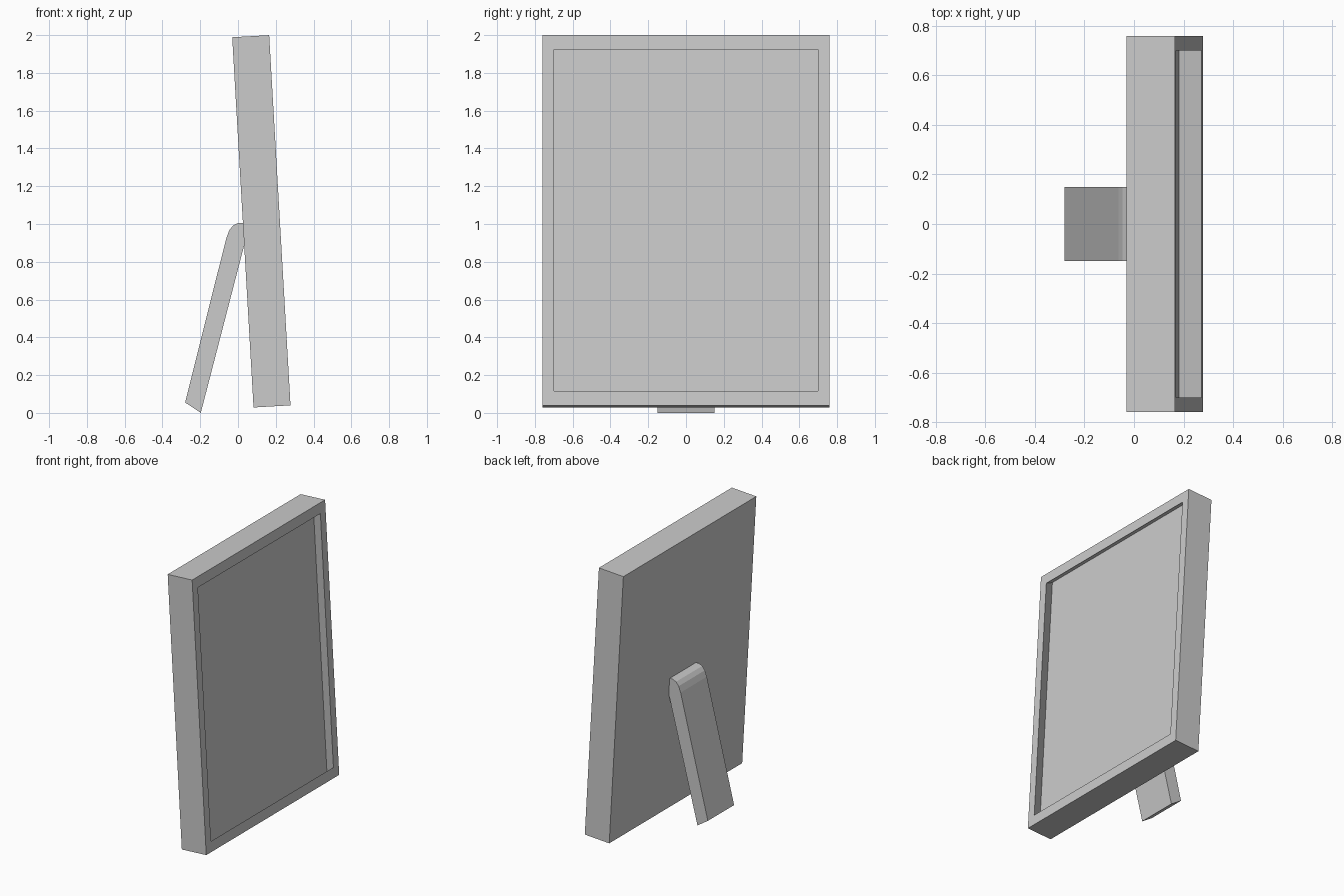
import bpy, bmesh, math
from mathutils import Matrix

if "Cube" in bpy.data.objects:
    bpy.data.objects.remove(bpy.data.objects["Cube"])

HALF_W, HEIGHT, THICK = 0.76, 1.963, 0.196
TILT = Matrix.Translation((0.278, 0, 0.04)) @ Matrix.Rotation(math.radians(-3.3), 4, 'Y')


def make_object(name, bm):
    bmesh.ops.recalc_face_normals(bm, faces=bm.faces)
    mesh = bpy.data.meshes.new(name)
    bm.to_mesh(mesh)
    bm.free()
    obj = bpy.data.objects.new(name, mesh)
    bpy.context.collection.objects.link(obj)
    return obj


def loft(name, loops):
    """Skin a list of closed loops and cap both ends."""
    bm = bmesh.new()
    rings = [[bm.verts.new(p) for p in loop] for loop in loops]
    for a, b in zip(rings, rings[1:]):
        n = len(a)
        for i in range(n):
            j = (i + 1) % n
            bm.faces.new((a[i], a[j], b[j], b[i]))
    bm.faces.new(rings[0])
    bm.faces.new(rings[-1])
    return make_object(name, bm)


def rect(depth, inset_y, inset_z):
    y, z0, z1 = HALF_W - inset_y, inset_z, HEIGHT - inset_z
    return [(depth, -y, z0), (depth, y, z0), (depth, y, z1), (depth, -y, z1)]


# Leaning frame: back, front rim, then an undercut recess widening to the picture panel
frame = loft("picture_frame", [
    rect(-THICK, 0, 0),
    rect(0, 0, 0),
    rect(0, 0.06, 0.076),
    rect(-0.097, 0.002, 0.002),
])
frame.data.transform(TILT)

# Rear support leg with rounded top, its inner end buried in the frame back
profile = [(-0.28, 0.055), (-0.197, 0.0), (0.045, 0.935), (0.045, 0.995),
           (0.024, 1.005), (0.0, 1.005), (-0.025, 0.993), (-0.046, 0.967), (-0.062, 0.925)]
loft("support_leg", [[(x, y, z) for x, z in profile] for y in (-0.15, 0.15)])
